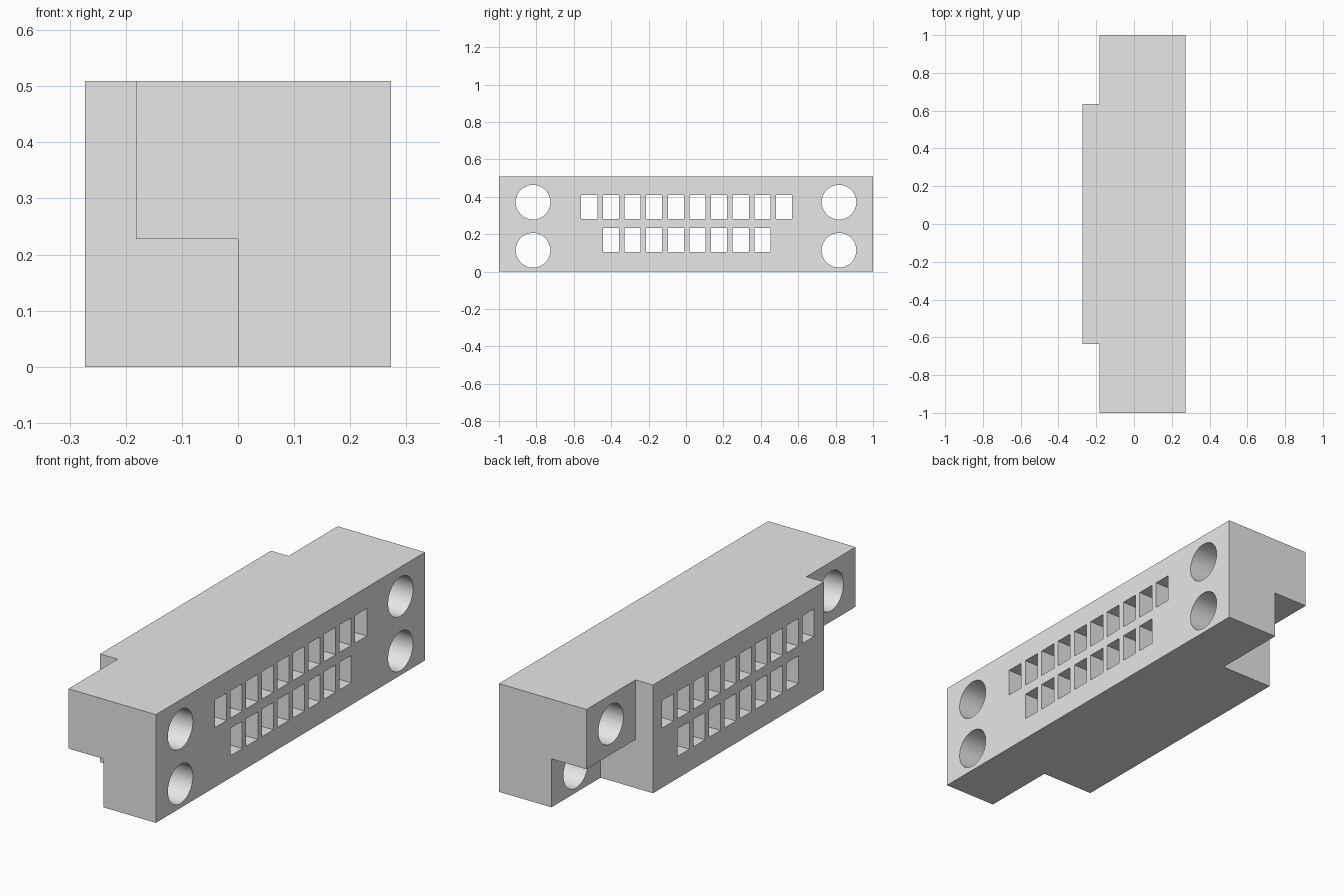
import bpy, bmesh, math
from mathutils import Matrix

if "Cube" in bpy.data.objects:
    bpy.data.objects.remove(bpy.data.objects["Cube"], do_unlink=True)

HALF_X, HEIGHT = 0.273, 0.509
SHOULDER_Y = 0.635          # half length of the full-depth middle
UPPER_X, LOWER_X, STEP_Z = -0.182, 0.0, 0.228

grey = bpy.data.materials.new("plain grey")
grey.use_nodes = True
grey.diffuse_color = (0.8, 0.8, 0.8, 1)
grey.node_tree.nodes["Principled BSDF"].inputs["Base Color"].default_value = (0.8, 0.8, 0.8, 1)


def add_box(bm, x, y, z):
    """Box from (low, high) pairs on each axis."""
    size = [b - a for a, b in (x, y, z)]
    mid = [(a + b) / 2 for a, b in (x, y, z)]
    bmesh.ops.create_cube(bm, size=1, matrix=Matrix.Translation(mid) @ Matrix.Diagonal((*size, 1)))


def add_prism(bm, profile, y0, y1):
    """Extrude an (x, z) profile along y."""
    face = bm.faces.new([bm.verts.new((x, y0, z)) for x, z in profile])
    out = bmesh.ops.extrude_face_region(bm, geom=[face])
    verts = [v for v in out["geom"] if isinstance(v, bmesh.types.BMVert)]
    bmesh.ops.translate(bm, vec=(0, y1 - y0, 0), verts=verts)


def make_object(name, bm):
    bmesh.ops.recalc_face_normals(bm, faces=bm.faces)
    mesh = bpy.data.meshes.new(name)
    bm.to_mesh(mesh)
    bm.free()
    mesh.materials.append(grey)
    obj = bpy.data.objects.new(name, mesh)
    bpy.context.collection.objects.link(obj)
    return obj


def cut(target, cutter):
    """Subtract the cutter, then discard it."""
    cutter.hide_render = True
    mod = target.modifiers.new("cut", 'BOOLEAN')
    mod.operation, mod.solver, mod.object = 'DIFFERENCE', 'EXACT', cutter
    bpy.context.view_layer.objects.active = target
    bpy.ops.object.modifier_apply(modifier=mod.name)
    bpy.data.objects.remove(cutter, do_unlink=True)


# Main block
bm = bmesh.new()
add_box(bm, (-HALF_X, HALF_X), (-1, 1), (0, HEIGHT))
body = make_object("connector_body", bm)

# Stepped recess behind both end flanges
bm = bmesh.new()
recess = [(-1, -1), (LOWER_X, -1), (LOWER_X, STEP_Z), (UPPER_X, STEP_Z), (UPPER_X, 1), (-1, 1)]
for side in (-1, 1):
    add_prism(bm, recess, side * SHOULDER_Y, side * 2)
cut(body, make_object("end_recess_cutter", bm))

# Round mounting holes and two rows of rectangular contact slots
bm = bmesh.new()
for y in (-0.818, 0.818):
    for z in (0.371, 0.114):
        bmesh.ops.create_cone(
            bm, cap_ends=True, segments=64, radius1=0.0925, radius2=0.0925, depth=2,
            matrix=Matrix.Translation((0, y, z)) @ Matrix.Rotation(math.pi / 2, 4, 'Y'))
PITCH, SLOT_W, SLOT_H = 0.1157, 0.086, 0.129
for count, z in ((10, 0.345), (8, 0.1685)):
    for i in range(count):
        y = 0.0035 + (i - (count - 1) / 2) * PITCH
        add_box(bm, (-1, 1), (y - SLOT_W / 2, y + SLOT_W / 2), (z - SLOT_H / 2, z + SLOT_H / 2))
cut(body, make_object("hole_cutter", bm))

# Smooth bores with sharp edges
bpy.ops.object.select_all(action='DESELECT')
body.select_set(True)
bpy.context.view_layer.objects.active = body
bpy.ops.object.shade_smooth_by_angle(angle=math.radians(30))
